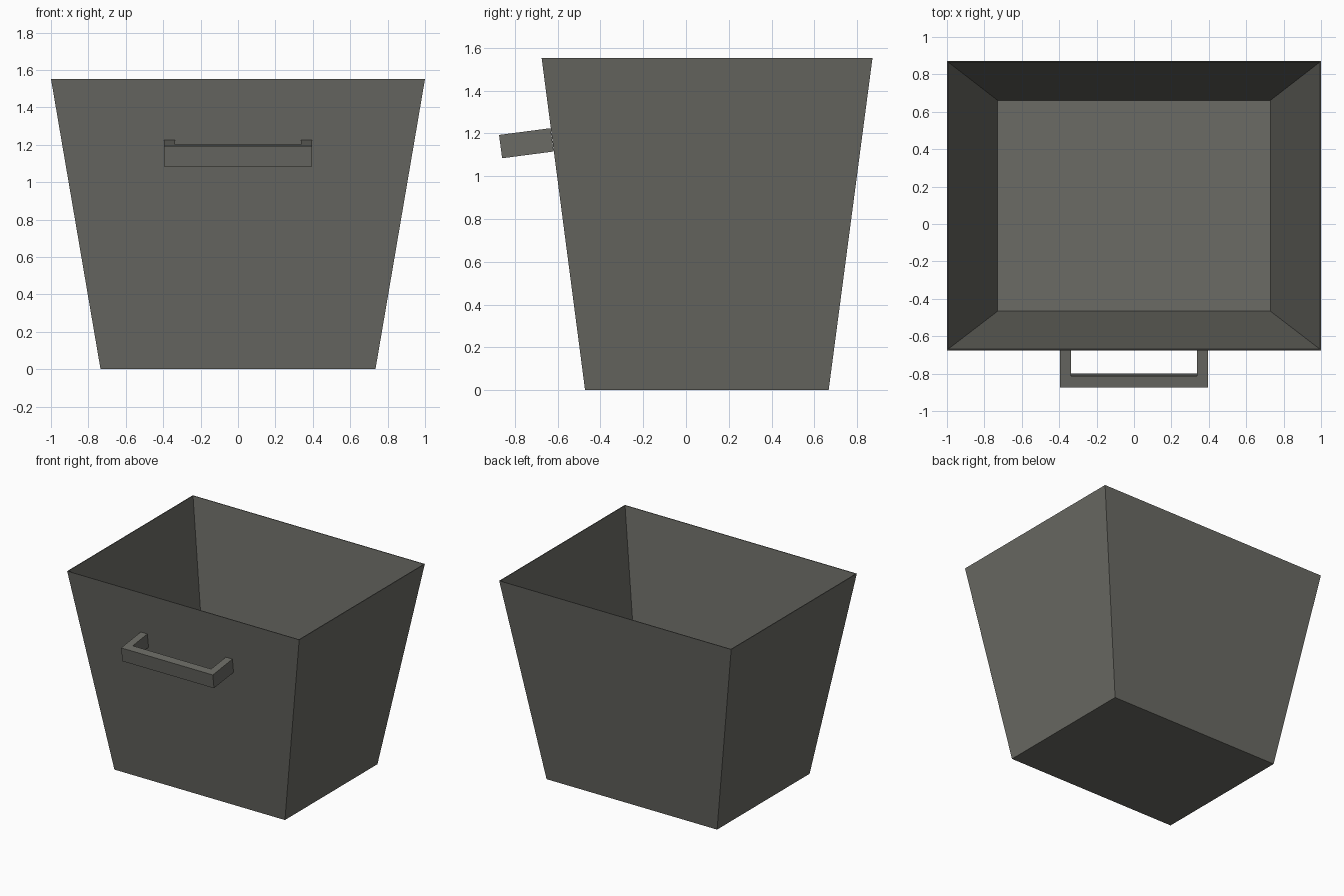
import bpy
from mathutils import Vector

if "Cube" in bpy.data.objects:
    bpy.data.objects.remove(bpy.data.objects["Cube"])

grey = bpy.data.materials.new("dark warm grey")
grey.diffuse_color = (0.145, 0.145, 0.128, 1)
grey.use_nodes = True
grey.node_tree.nodes["Principled BSDF"].inputs["Base Color"].default_value = grey.diffuse_color


def make(name, verts, faces):
    mesh = bpy.data.meshes.new(name)
    mesh.from_pydata(verts, [], faces)
    mesh.materials.append(grey)
    obj = bpy.data.objects.new(name, mesh)
    bpy.context.collection.objects.link(obj)
    return obj


def ring(x, y0, y1, z):
    return [(-x, y0, z), (x, y0, z), (x, y1, z), (-x, y1, z)]


def bridge(a, b, n):
    return [(a + i, a + (i + 1) % n, b + (i + 1) % n, b + i) for i in range(n)]


# Tapered open bin with very thin walls
T = 0.006
verts = (ring(0.735, -0.472, 0.667, 0) + ring(1.0, -0.675, 0.872, 1.553)
         + ring(1.0 - T, -0.675 + T, 0.872 - T, 1.553)
         + ring(0.735 - T, -0.472 + T, 0.667 - T, T))
faces = [(3, 2, 1, 0)] + bridge(0, 4, 4) + bridge(4, 8, 4) + bridge(8, 12, 4) + [(12, 13, 14, 15)]
make("bin", verts, faces)

# U-shaped handle, square to the sloping front wall
out = Vector((0, -0.9915, -0.130))
up = Vector((0, -0.130, 0.9915))
base = Vector((0, -0.626, 1.17))
W, B, L, H = 0.395, 0.057, 0.243, 0.055
profile = [(-W, 0), (-W, L), (W, L), (W, 0), (W - B, 0), (W - B, L - B - 0.005),
           (B - W, L - B - 0.005), (B - W, 0)]
verts = [base + Vector((x, 0, 0)) + out * u + up * h for h in (-H, H) for x, u in profile]
# Caps are split into three quads: left arm, bar, right arm
caps = [(0, 1, 6, 7), (1, 2, 5, 6), (2, 3, 4, 5)]
faces = [f for f in caps] + [tuple(i + 8 for i in reversed(f)) for f in caps]
faces += [tuple(reversed(f)) for f in bridge(0, 8, 8)]
make("handle", verts, faces)
